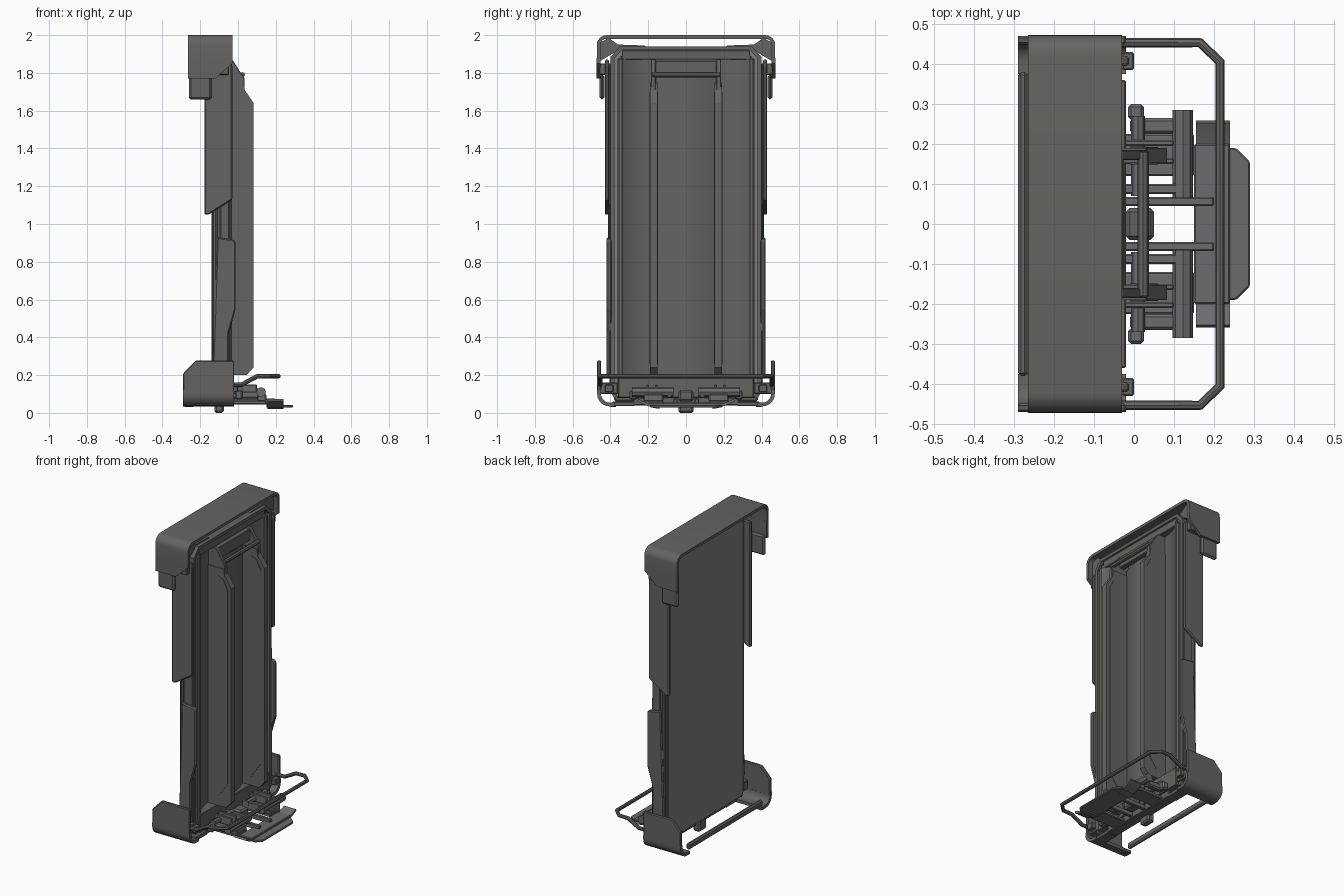
import bpy, bmesh
from math import sin, cos, pi
from mathutils import Vector

if "Cube" in bpy.data.objects:
    bpy.data.objects.remove(bpy.data.objects["Cube"])


def shade(ob):
    bpy.ops.object.select_all(action='DESELECT')
    ob.select_set(True)
    bpy.context.view_layer.objects.active = ob
    if ob.type == 'CURVE' or ob.modifiers:
        bpy.ops.object.convert(target='MESH')
    bpy.ops.object.shade_smooth_by_angle()
    return bpy.context.object


def finish(name, bm, bevel=0.0):
    bmesh.ops.recalc_face_normals(bm, faces=bm.faces)
    me = bpy.data.meshes.new(name)
    bm.to_mesh(me)
    bm.free()
    ob = bpy.data.objects.new(name, me)
    bpy.context.collection.objects.link(ob)
    if bevel:
        m = ob.modifiers.new("Bevel", 'BEVEL')
        m.width, m.segments, m.limit_method = bevel, 1, 'ANGLE'
    return ob


def prism(name, pts, axis, a, b, bevel=0.0):
    """Extrude a 2D profile along an axis; the profile uses the two other axes in order."""
    def place(p, t):
        v = list(p)
        v.insert('xyz'.index(axis), t)
        return v
    bm = bmesh.new()
    lo = [bm.verts.new(place(p, a)) for p in pts]
    hi = [bm.verts.new(place(p, b)) for p in pts]
    bm.faces.new(lo)
    bm.faces.new(hi)
    for i in range(len(pts)):
        bm.faces.new((lo[i - 1], lo[i], hi[i], hi[i - 1]))
    return finish(name, bm, bevel)


def box(name, x, y, z, bevel=0.004):
    return prism(name, [(x[0], y[0]), (x[1], y[0]), (x[1], y[1]), (x[0], y[1])],
                 'z', z[0], z[1], bevel)


def sheet(name, pts, vec, thick):
    """Bent sheet: a 3D path swept along a vector and thickened."""
    bm = bmesh.new()
    a = [bm.verts.new(p) for p in pts]
    b = [bm.verts.new(Vector(p) + Vector(vec)) for p in pts]
    for i in range(len(pts) - 1):
        bm.faces.new((a[i], a[i + 1], b[i + 1], b[i]))
    ob = finish(name, bm)
    m = ob.modifiers.new("Thickness", 'SOLIDIFY')
    m.thickness, m.offset = thick, 0
    return shade(ob)


def tube(name, pts, r):
    cu = bpy.data.curves.new(name, 'CURVE')
    cu.dimensions, cu.bevel_depth, cu.bevel_resolution = '3D', r, 2
    cu.use_fill_caps = True
    sp = cu.splines.new('POLY')
    sp.points.add(len(pts) - 1)
    for p, co in zip(sp.points, pts):
        p.co = (*co, 1)
    ob = bpy.data.objects.new(name, cu)
    bpy.context.collection.objects.link(ob)
    return shade(ob)


def arc(cy, cz, r, a0, a1, n=6):
    return [(cy + r * cos(a0 + (a1 - a0) * i / n), cz + r * sin(a0 + (a1 - a0) * i / n))
            for i in range(n + 1)]


def span(s, a, b):
    return tuple(sorted((s * a, s * b)))


# Main slab with flat back
prism("back_panel", [(-.37, .08), (.37, .08), (.385, .12), (.385, 1.89), (.345, 1.93),
                     (-.345, 1.93), (-.385, 1.89), (-.385, .12)], 'x', -.14, -.11, .006)
# Rim around the slab
rim = [(-.37, .08), (-.39, .12), (-.39, 1.88), (-.345, 1.93)]
rim += [(-y, z) for y, z in reversed(rim)]
sheet("body_rim", [(-.137, y, z) for y, z in rim], (.1, 0, 0), .022)
box("body_head", (-.11, -.045), (-.34, .34), (1.87, 1.92))
box("body_foot", (-.11, -.02), (-.36, .36), (.08, .2))

# Convex centre panel
sheet("centre_panel", [(-.08 + .035 * cos(i / 8 * pi / 2), .155 * i / 8, .15) for i in range(-8, 9)],
      (0, 0, 1.63), .012)

# Top cap: thin bent roof
roof = [(.463, 1.86)] + arc(.42, 1.947, .043, 0, pi / 2)
roof += [(-y, z) for y, z in reversed(roof)]
sheet("top_cap", [(-.265, y, z) for y, z in roof], (.235, 0, 0), .019)

for s, side in ((-1, "front"), (1, "rear")):
    # Cap legs, pads and links
    prism("cap_leg_" + side, [(-.265, 1.77), (-.12, 1.77), (-.03, 1.85), (-.03, 1.88), (-.265, 1.88)],
          'y', *span(s, .453, .4725))
    box("cap_pad_" + side, (-.26, -.14), span(s, .432, .458), (1.66, 1.79), .01)
    box("cap_link_" + side, (-.13, -.05), span(s, .385, .46), (1.79, 1.85))
    prism("cap_gusset_" + side, [(s * .2, 1.93), (s * .34, 1.93), (s * .46, 1.86), (s * .455, 1.96),
                                 (s * .41, 1.985), (s * .36, 1.95), (s * .22, 1.945)], 'x', -.1, -.06)
    # Upper and lower side guards
    prism("upper_guard_" + side, [(-.178, 1.05), (-.155, 1.05), (-.03, 1.13), (-.03, 1.84),
                                  (-.06, 1.87), (-.178, 1.87)], 'y', *span(s, .408, .43), .006)
    prism("lower_guard_" + side, [(-.135, .2), (-.11, .93), (-.02, .915), (-.012, .9), (-.012, .55),
                                  (-.05, .42), (-.05, .2)], 'y', *span(s, .395, .42), .006)
    tube("side_rod_" + side, [(-.12, s * .4, .2), (-.12, s * .4, 1.8)], .012)
    box("side_rail_" + side, (-.095, -.045), span(s, .385, .405), (.15, 1.85))
    # Curved front panels and their stepped edge
    sheet("side_panel_" + side, [(-.09 + .05 * (i / 8) ** 2, s * (.185 + .16 * i / 8), .15)
                                 for i in range(9)], (0, 0, 1.74), .012)
    box("panel_edge_" + side, (-.11, -.032), span(s, .33, .362), (.12, 1.88), .008)
    # Tall fins with framed faces
    prism("fin_" + side, [(-.1, .2), (.045, .2), (.083, .24), (.083, 1.64), (.035, 1.71), (.03, 1.75),
                          (-.1, 1.75)], 'y', *span(s, .152, .19))
    prism("fin_inlay_" + side, [(-.01, .26), (.06, .36), (.06, 1.62), (.03, 1.68), (-.01, 1.7)],
          'y', *span(s, .149, .193))
    prism("handle_mount_" + side, [(-.1, 1.68), (.035, 1.68), (.035, 1.77), (-.03, 1.87), (-.1, 1.87)],
          'y', *span(s, .16, .185), .003)
    # Bottom corner guards, rolled inward
    prism("corner_guard_" + side, [(-.29, .1), (-.29, .21), (-.225, .277), (-.02, .277), (-.02, .1)],
          'y', *span(s, .449, .47), .005)
    roll = [(.46, .12)] + arc(.405, .1, .055, 0, -pi / 2) + [(.375, .045)]
    sheet("corner_roll_" + side, [(-.29, s * y, z) for y, z in roll], (.27, 0, 0), .02)
    box("guard_link_" + side, (-.13, -.03), span(s, .36, .455), (.1, .16))
    box("floor_rail_" + side, (-.1, -.03), span(s, .27, .39), (.036, .06))
    box("toe_tab_" + side, (-.285, -.235), span(s, .37, .4), (.03, .05))
    box("hoop_clamp_" + side, (-.03, 0), span(s, .385, .43), (.11, .15))
    # Folding mechanism
    box("outer_arm_" + side, (-.01, .11), span(s, .225, .265), (.075, .115), .008)
    box("arm_nub_" + side, (-.015, .025), span(s, .26, .3), (.07, .12), .008)
    box("hinge_block_" + side, (.1, .15), span(s, .12, .225), (.06, .1), .006)
    box("inner_arm_" + side, (-.03, .2), span(s, .045, .068), (.045, .075))
    box("inner_strut_" + side, (-.03, .14), span(s, .075, .1), (.08, .13))
    box("clevis_a_" + side, (-.03, .1), span(s, .15, .165), (.1, .15))
    box("clevis_b_" + side, (-.03, .1), span(s, .195, .21), (.1, .15))
    box("arm_floor_" + side, (-.03, .15), span(s, .12, .225), (.045, .065))
    tube("hinge_pin_" + side, [(.122, s * .065, .11), (.122, s * .285, .11)], .026)
    tube("rear_pin_" + side, [(.01, s * .07, .12), (.01, s * .27, .12)], .018)
    # Cradles beside the foot plate
    cradle = [(.14, .04), (.17, .045), (.2, .055), (.235, .07), (.255, .08)]
    sheet("cradle_" + side, [(.155, s * y, z - .012) for y, z in cradle], (.085, 0, 0), .014)

# Handle bar at the top
tube("handle_bar", [(.023, -.18, 1.79), (.023, .18, 1.79)], .014)
box("handle_back", (-.06, -.025), (-.175, .175), (1.79, 1.865))

# Lower cross bar, base and centre foot
box("rear_cross_bar", (-.29, -.265), (-.38, .38), (.06, .1), .008)
box("centre_foot", (-.125, -.075), (-.04, .04), (0, .085), .01)
box("base_beam", (-.1, -.03), (-.28, .28), (.04, .085))

# Mechanism centre and foot plate
box("centre_latch", (-.02, .05), (-.04, .04), (.06, .12), .01)
box("front_beam", (.15, .24), (-.2, .2), (.035, .055))
prism("foot_plate", [(.15, -.19), (.255, -.19), (.29, -.155), (.29, .155), (.255, .19), (.15, .19)],
      'z', .028, .042, .004)

# Bumper hoop
hoop = [(-.03, .453, .15), (.02, .453, .15), (.1, .453, .193), (.165, .453, .195), (.215, .405, .195)]
hoop += [(x, -y, z) for x, y, z in reversed(hoop)]
tube("bumper_hoop", hoop, .012)


# Colours: dark metal shell, lighter back, cooler mechanism
def material(name, col):
    m = bpy.data.materials.new(name)
    m.diffuse_color = (*col, 1)
    m.use_nodes = True
    m.node_tree.nodes["Principled BSDF"].inputs["Base Color"].default_value = m.diffuse_color
    return m


shell = material("shell_metal", (.13, .127, .12))
back = material("back_metal", (.22, .215, .205))
cool = material("cool_metal", (.15, .15, .16))
cool_parts = ("outer_arm", "arm_nub", "hinge", "inner_", "clevis", "arm_floor", "rear_pin",
              "cradle", "front_beam", "foot_plate")
for ob in bpy.context.scene.objects:
    pick = cool if ob.name.startswith(cool_parts) else shell
    pick = back if ob.name.startswith("back_panel") else pick
    ob.data.materials.clear()
    ob.data.materials.append(pick)
